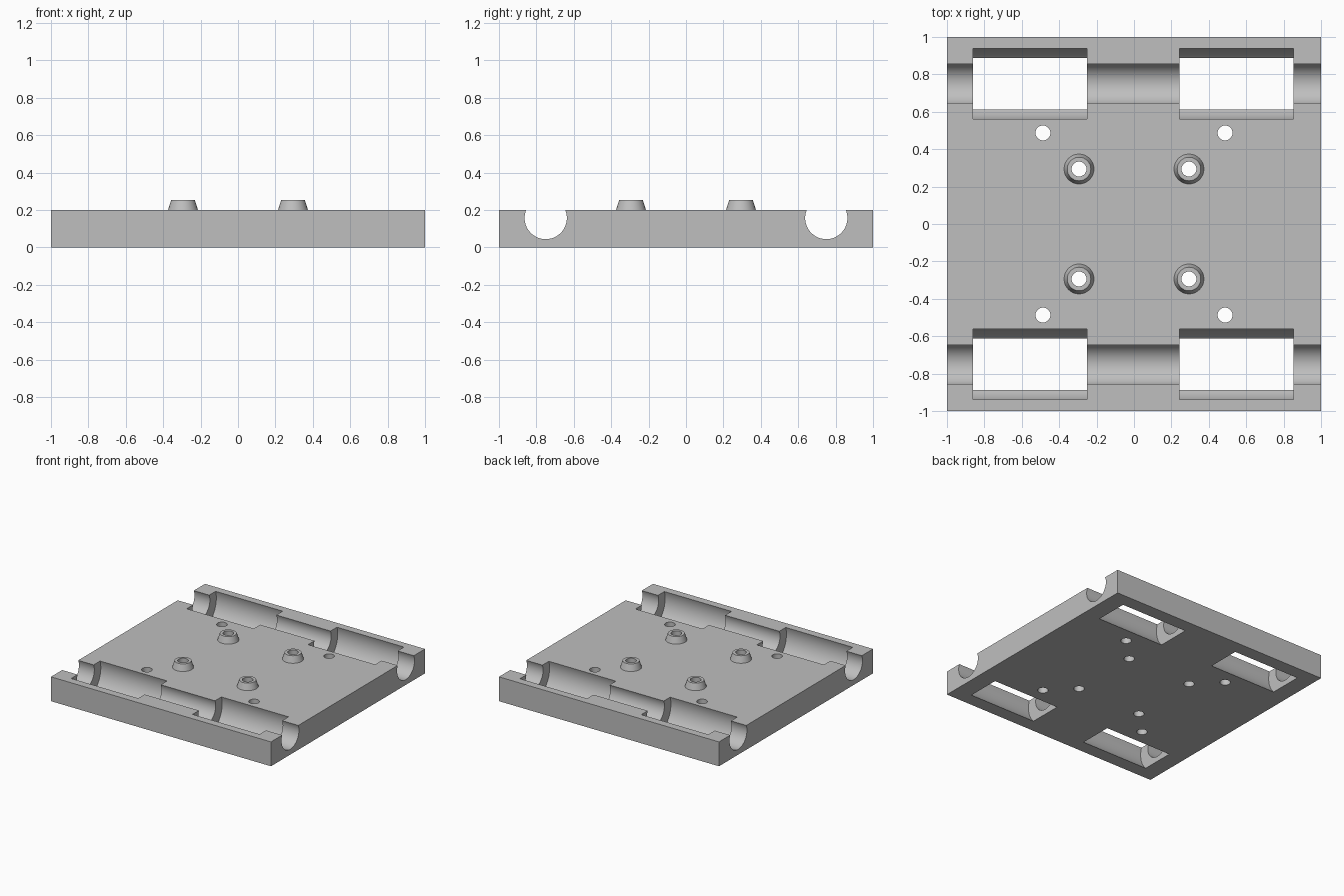
import bpy
import bmesh
import math
from mathutils import Matrix, Vector

default = bpy.data.objects.get("Cube")
if default:
    bpy.data.objects.remove(default, do_unlink=True)

TOP = 0.2             # plate thickness
CHANNEL_Y = 0.75      # distance of each rod channel from the centre
BOSS = 0.294          # boss offset in x and y
SCREW = 0.487         # screw hole offset in x and y
HOLE_R = 0.04
SIGNS = (-1, 1)

grey = bpy.data.materials.new("light_grey")
grey.use_nodes = True
colour = (0.52, 0.52, 0.52, 1)
grey.diffuse_color = colour
grey.node_tree.nodes["Principled BSDF"].inputs["Base Color"].default_value = colour


def make_object(name, bm):
    bmesh.ops.recalc_face_normals(bm, faces=bm.faces)
    mesh = bpy.data.meshes.new(name)
    bm.to_mesh(mesh)
    bm.free()
    mesh.materials.append(grey)
    obj = bpy.data.objects.new(name, mesh)
    bpy.context.collection.objects.link(obj)
    return obj


def cylinder(name, centre, radius, length, axis, segments):
    bm = bmesh.new()
    turn = Matrix.Rotation(math.pi / 2, 4, "Y") if axis == "X" else Matrix()
    bmesh.ops.create_cone(bm, cap_ends=True, segments=segments, radius1=radius,
                          radius2=radius, depth=length,
                          matrix=Matrix.Translation(centre) @ turn)
    return make_object(name, bm)


def activate(obj):
    bpy.ops.object.select_all(action="DESELECT")
    obj.select_set(True)
    bpy.context.view_layer.objects.active = obj


def cut(target, cutter):
    cutter.hide_render = True
    mod = target.modifiers.new("cut", "BOOLEAN")
    mod.operation = "DIFFERENCE"
    mod.solver = "EXACT"
    mod.object = cutter
    activate(target)
    bpy.ops.object.modifier_apply(modifier=mod.name)
    bpy.data.objects.remove(cutter, do_unlink=True)


def smooth(obj):
    activate(obj)
    bpy.ops.object.shade_smooth_by_angle(angle=math.radians(30))


# Base plate
bm = bmesh.new()
bmesh.ops.create_cube(bm, size=1, matrix=Matrix.Translation((0, 0, TOP / 2))
                      @ Matrix.Diagonal((2, 2, TOP, 1)))
plate = make_object("base_plate", bm)

# Rod channels along x, each with two wider bearing pockets open below
for sy in SIGNS:
    y = sy * CHANNEL_Y
    cut(plate, cylinder("rod_cutter", (0, y, 0.157), 0.113, 2.4, "X", 72))
    for x in (-0.555, 0.548):
        cut(plate, cylinder("bearing_cutter", (x, y, 0.14), 0.197, 0.61, "X", 96))

# Screw holes and boss holes right through the plate
for offset in (SCREW, BOSS):
    for sx in SIGNS:
        for sy in SIGNS:
            centre = (sx * offset, sy * offset, TOP / 2)
            cut(plate, cylinder("hole_cutter", centre, HOLE_R, 1, "Z", 32))
smooth(plate)

# Tapered hollow bosses, turned from a short profile
profile = [(0.08, TOP), (0.063, 0.254), (HOLE_R, 0.254), (HOLE_R, TOP)]
for sx, side in zip(SIGNS, ("right", "left")):
    for sy, end in zip(SIGNS, ("front", "back")):
        bm = bmesh.new()
        verts = [bm.verts.new((r, 0, z)) for r, z in profile]
        edges = [bm.edges.new(pair) for pair in zip(verts, verts[1:])]
        bmesh.ops.spin(bm, geom=verts + edges, cent=(0, 0, 0), axis=(0, 0, 1),
                       angle=math.tau, steps=32, use_merge=True)
        bmesh.ops.remove_doubles(bm, verts=bm.verts, dist=0.0001)
        bmesh.ops.translate(bm, verts=bm.verts,
                            vec=Vector((sx * BOSS, sy * BOSS, 0)))
        smooth(make_object(f"{end}_{side}_boss", bm))
